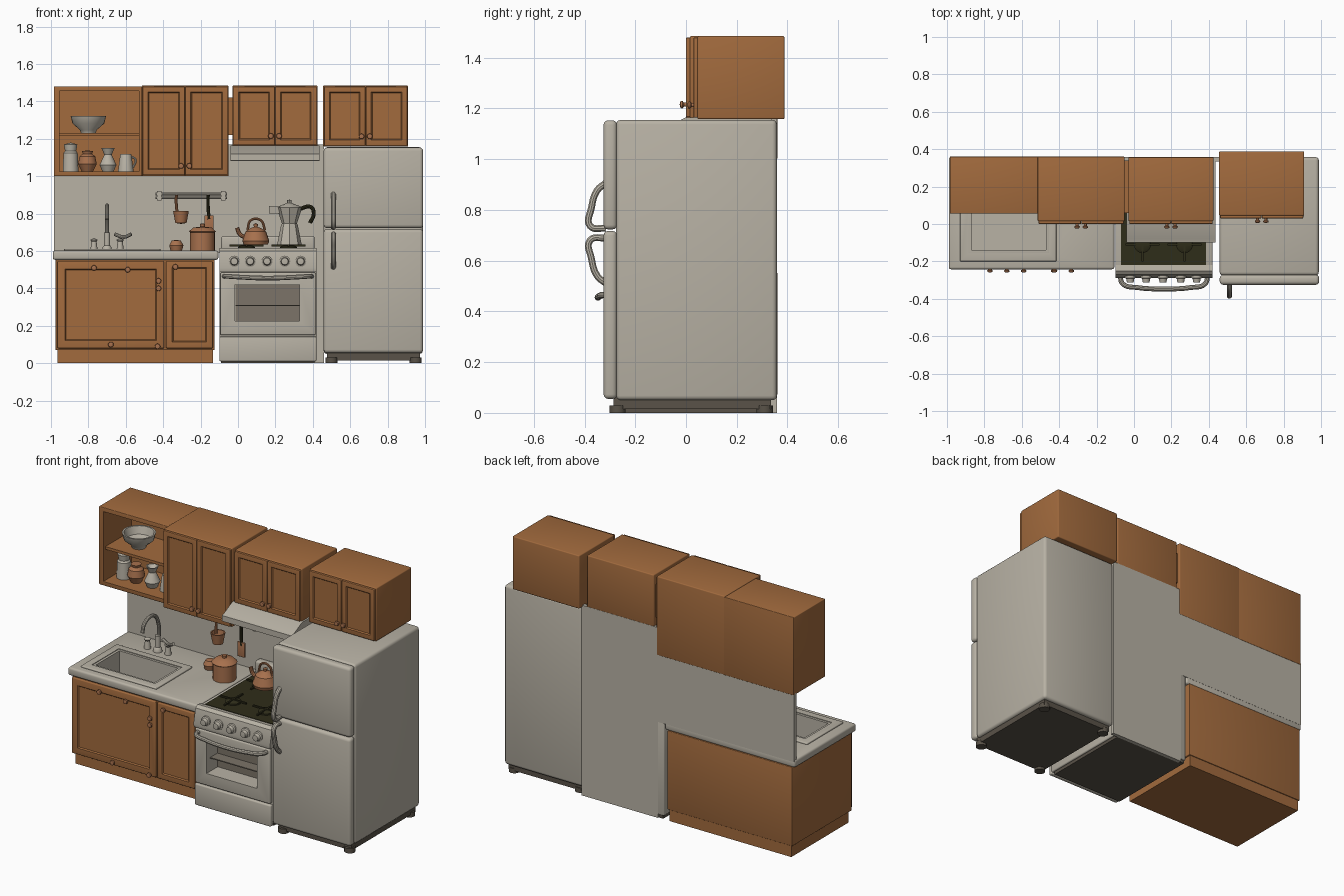
import bpy, bmesh, math
from mathutils import Matrix, Vector

cube = bpy.data.objects.get("Cube")
if cube:
    bpy.data.objects.remove(cube, do_unlink=True)


def material(name, r, g, b):
    m = bpy.data.materials.new(name)
    m.use_nodes = True
    m.diffuse_color = (r, g, b, 1)
    node = next(n for n in m.node_tree.nodes if n.type == 'BSDF_PRINCIPLED')
    node.inputs["Base Color"].default_value = (r, g, b, 1)
    return m


WOOD = material("brown wood", 0.36, 0.145, 0.047)
WHITE = material("warm off-white", 0.48, 0.445, 0.375)
COPPER = material("copper", 0.39, 0.165, 0.075)
BLACK = material("olive black", 0.028, 0.026, 0.010)
GLASS = material("oven grey", 0.20, 0.175, 0.14)
BASE = material("dark base", 0.10, 0.085, 0.065)
parts = []


def add(name, bm, mat):
    bmesh.ops.recalc_face_normals(bm, faces=bm.faces)
    me = bpy.data.meshes.new(name)
    bm.to_mesh(me)
    bm.free()
    me.materials.append(mat)
    ob = bpy.data.objects.new(name, me)
    bpy.context.collection.objects.link(ob)
    parts.append(ob)
    return ob


def box(name, x, y, z, mat, bevel=0.0, inset=0.0):
    """Box from (min, max) ranges; inset sinks a panel into the front."""
    bm = bmesh.new()
    bmesh.ops.create_cube(bm, size=1)
    for v in bm.verts:
        v.co = [r[0] if c < 0 else r[1] for c, r in zip(v.co, (x, y, z))]
    bm.normal_update()
    if bevel:
        bmesh.ops.bevel(bm, geom=bm.edges[:], offset=bevel, segments=3,
                        profile=0.5, affect='EDGES')
        bm.normal_update()
    if inset:
        front = max((f for f in bm.faces if f.normal.y < -0.9), key=lambda f: f.calc_area())
        bmesh.ops.inset_region(bm, faces=[front], thickness=inset)
        bmesh.ops.inset_region(bm, faces=[front], thickness=0.008, depth=-0.007)
    return add(name, bm, mat)


def prism(name, x, outline, mat):
    """Side outline of (y, z) points, stretched across x."""
    bm = bmesh.new()
    face = bm.faces.new([bm.verts.new((x[0], a, b)) for a, b in outline])
    new = bmesh.ops.extrude_face_region(bm, geom=[face])["geom"]
    bmesh.ops.translate(bm, vec=(x[1] - x[0], 0, 0),
                        verts=[g for g in new if isinstance(g, bmesh.types.BMVert)])
    return add(name, bm, mat)


def lathe(name, profile, loc, mat, forward=False, steps=24):
    """Turned shape from (radius, height) points."""
    bm = bmesh.new()
    vs = [bm.verts.new((r, 0, h)) for r, h in profile]
    es = [bm.edges.new(p) for p in zip(vs, vs[1:])]
    bmesh.ops.spin(bm, geom=vs + es, axis=(0, 0, 1), cent=(0, 0, 0),
                   angle=math.tau, steps=steps)
    bmesh.ops.remove_doubles(bm, verts=bm.verts, dist=0.0005)
    if forward:
        bmesh.ops.rotate(bm, verts=bm.verts, matrix=Matrix.Rotation(math.pi / 2, 3, 'X'))
    bmesh.ops.translate(bm, verts=bm.verts, vec=loc)
    return add(name, bm, mat)


def evaluated(ob):
    return bpy.data.meshes.new_from_object(
        ob.evaluated_get(bpy.context.evaluated_depsgraph_get()))


def tube(name, points, radius, mat):
    """Smooth round bar through the points."""
    cu = bpy.data.curves.new(name, 'CURVE')
    cu.dimensions, cu.bevel_depth, cu.bevel_resolution = '3D', radius, 3
    cu.resolution_u, cu.use_fill_caps = 6, True
    sp = cu.splines.new('BEZIER')
    sp.bezier_points.add(len(points) - 1)
    for bp, p in zip(sp.bezier_points, points):
        bp.co = p
        bp.handle_left_type = bp.handle_right_type = 'AUTO'
    tmp = bpy.data.objects.new("bar", cu)
    bpy.context.collection.objects.link(tmp)
    bpy.context.view_layer.update()
    me = evaluated(tmp)
    bpy.data.objects.remove(tmp)
    bm = bmesh.new()
    bm.from_mesh(me)
    for f in bm.faces:
        f.material_index = 0
    bpy.data.meshes.remove(me)
    return add(name, bm, mat)


def cut(ob, x, y, z):
    cutter = box("cutter", x, y, z, ob.data.materials[0])
    cutter.hide_render = True
    mod = ob.modifiers.new("cut", 'BOOLEAN')
    mod.operation, mod.object = 'DIFFERENCE', cutter
    bpy.context.view_layer.update()
    me = evaluated(ob)
    ob.modifiers.clear()
    ob.data = me
    parts.remove(cutter)
    bpy.data.objects.remove(cutter)


def knob(name, x, y, z):
    lathe(name, [(0, 0), (.008, 0), (.008, .008), (.015, .014), (.013, .022), (0, .025)],
          (x, y, z), COPPER, True, 12)


# Base cabinet, counter and sink
cabinet = box("base_cabinet", (-.975, -.125), (-.22, .36), (.07, .555), WOOD, .004)
box("toe_kick", (-.965, -.135), (-.20, .355), (0, .075), WOOD)
counter = box("countertop", (-.99, -.105), (-.242, .357), (.553, .602), WHITE, .012)
for ob in (cabinet, counter):
    cut(ob, (-.90, -.44), (-.17, .12), (.46, .7))
basin = box("sink_basin", (-.902, -.438), (-.172, .122), (.458, .608), WHITE, .004)
cut(basin, (-.87, -.47), (-.14, .09), (.475, .7))
rim = box("sink_rim", (-.93, -.415), (-.20, .15), (.598, .612), WHITE, .005)
cut(rim, (-.885, -.455), (-.155, .105), (.5, .7))
box("base_door_wide", (-.965, -.395), (-.238, -.218), (.08, .545), WOOD, .005, .05)
box("base_door_narrow", (-.385, -.135), (-.238, -.218), (.08, .545), WOOD, .005, .04)
for x, z in ((-.425, .44), (-.425, .40), (-.335, .515), (-.43, .09), (-.68, .10), (-.77, .51), (-.59, .50)):
    knob("base_cabinet_knob", x, -.235, z)

# Tap
tube("tap_spout", [(-.70, .22, .60), (-.70, .22, .79), (-.70, .17, .84),
                   (-.70, .09, .82), (-.70, .07, .77)], .011, WHITE)
lathe("tap_base", [(0, 0), (.026, 0), (.024, .02), (.016, .03), (.016, .10), (0, .10)],
      (-.70, .22, .60), WHITE)
for x in (-.77, -.63):
    lathe("tap_valve", [(0, 0), (.02, 0), (.014, .05), (.02, .06), (0, .07)], (x, .22, .60), WHITE)
tube("tap_lever", [(-.66, .21, .69), (-.61, .2, .675), (-.57, .19, .69)], .01, WHITE)

# Wall panels
box("backsplash", (-.985, -.05), (.335, .358), (.59, 1.01), WHITE)
box("stove_wall_panel", (-.06, .46), (.335, .358), (.0, 1.17), WHITE)

# Wall cabinets
shelf = box("open_shelf_cabinet", (-.985, -.505), (.055, .36), (1.0, 1.48), WOOD, .004)
cut(shelf, (-.955, -.53), (0, .33), (1.025, 1.455))
box("middle_shelf", (-.96, -.525), (.075, .335), (1.215, 1.232), WOOD)


def wall_cabinet(name, x, y, z):
    box(name, x, (y[0] + .015, y[1]), z, WOOD, .006)
    mid = (x[0] + x[1]) / 2
    for a, b, s in ((x[0] + .005, mid - .001, -1), (mid + .001, x[1] - .005, 1)):
        box(name + "_door", (a, b), (y[0], y[0] + .018), (z[0] + .006, z[1] - .006), WOOD, .004, .035)
        knob(name + "_knob", mid + s * .022, y[0], z[0] + .055)


wall_cabinet("tall_wall_cabinet", (-.515, -.05), (0, .36), (1.0, 1.485))
wall_cabinet("hood_cabinet", (-.03, .425), (0, .357), (1.16, 1.485))
wall_cabinet("fridge_cabinet", (.455, .91), (.03, .388), (1.158, 1.485))
box("cabinet_spacer", (-.06, -.02), (.06, .34), (1.22, 1.42), WOOD)

# Extractor hood
prism("extractor_hood", (-.04, .435), [(.34, 1.165), (.0, 1.165), (-.08, 1.125),
      (-.1, 1.12), (-.1, 1.085), (-.085, 1.08), (.34, 1.08)], WHITE)

# Stove
stove = box("stove_body", (-.10, .42), (-.262, .357), (.02, .605), WHITE, .008)
cut(stove, (-.015, .33), (-.4, -.17), (.225, .42))
box("stove_plinth", (-.09, .41), (-.24, .35), (0, .03), BASE)
door = box("oven_door", (-.095, .415), (-.285, -.255), (.15, .485), WHITE, .008)
cut(door, (-.015, .33), (-.4, -.17), (.225, .42))
box("oven_interior", (-.014, .329), (-.178, -.171), (.226, .419), GLASS)
box("oven_rack", (-.014, .329), (-.25, -.18), (.305, .311), GLASS)
box("stove_drawer", (-.10, .42), (-.283, -.255), (.01, .142), WHITE, .008)
prism("control_panel", (-.10, .42), [(-.25, .49), (-.285, .49), (-.29, .51),
      (-.27, .60), (-.25, .615), (-.22, .61)], WHITE)
for x in (-.02, .065, .155, .25, .335):
    lathe("stove_knob", [(0, -.01), (.03, -.01), (.03, .008), (.022, .012), (.018, .032), (0, .034)],
          (x, -.28, .545), WHITE, True, 16)
tube("oven_handle", [(-.075, -.27, .465), (-.06, -.32, .465), (.02, -.34, .46), (.16, -.347, .455),
                     (.30, -.34, .46), (.38, -.32, .465), (.395, -.27, .465)], .013, WHITE)
box("cooktop", (-.07, .385), (-.22, .28), (.60, .613), BLACK)
box("stove_backguard", (-.09, .41), (.29, .34), (.60, .68), WHITE, .012)
for x in (.045, .27):
    for y in (-.11, .15):
        lathe("burner", [(0, 0), (.045, 0), (.045, .012), (.03, .02), (0, .02)], (x, y, .61), BLACK)
        for a, b in ((.09, .005), (.005, .09)):
            box("grate_bar", (x - a, x + a), (y - b, y + b), (.625, .634), BLACK)

# Fridge
box("fridge_body", (.458, .988), (-.275, .358), (.05, 1.155), WHITE, .018)
box("fridge_base", (.475, .972), (-.285, .335), (.015, .06), BASE)
for x in (.50, .95):
    for y in (-.27, .31):
        lathe("fridge_foot", [(0, 0), (.032, 0), (.032, .03), (0, .03)], (x, y, 0), BASE, False, 12)
for name, z in (("fridge_door", (.055, .717)), ("freezer_door", (.723, 1.153))):
    box(name, (.458, .99), (-.325, -.272), z, WHITE, .018)
for z, s in ((.727, 1), (.69, -1)):
    tube("fridge_handle", [(.51, -.315, z + s * .18), (.51, -.35, z + s * .15),
         (.51, -.373, z + s * .08), (.51, -.378, z + s * .01), (.51, -.315, z)], .014, WHITE)

# Utensil rail
for z in (.885, .905):
    tube("utensil_rail", [(-.44, .28, z), (-.25, .28, z), (-.06, .28, z)], .008, WHITE)
for x in (-.42, -.08):
    box("rail_bracket", (x - .012, x + .012), (.27, .34), (.87, .92), WHITE)
tube("ladle_handle", [(-.33, .265, .90), (-.33, .26, .85), (-.325, .25, .80)], .008, COPPER)
lathe("ladle_cup", [(0, 0), (.03, .005), (.042, .07), (.035, .07), (.025, .012), (0, .01)],
      (-.305, .24, .745), COPPER)
tube("spatula_handle", [(-.16, .26, .90), (-.16, .26, .84), (-.155, .255, .77)], .009, BLACK)
box("spatula_blade", (-.18, -.13), (.25, .26), (.70, .79), COPPER, .003)

# Crockery
lathe("copper_pot", [(0, 0), (.066, 0), (.066, .10), (.072, .105), (.05, .125), (.012, .13),
                     (.014, .145), (0, .148)], (-.19, .14, .60), COPPER)
lathe("small_copper_jar", [(0, 0), (.03, 0), (.038, .03), (.025, .055), (0, .06)], (-.33, .2, .60), COPPER)
lathe("kettle_body", [(0, 0), (.065, 0), (.072, .02), (.055, .07), (.025, .09), (.01, .095),
                      (.012, .11), (0, .115)], (.095, .13, .634), COPPER)
tube("kettle_spout", [(.045, .13, .67), (.01, .13, .69), (-.005, .13, .725)], .012, COPPER)
tube("kettle_handle", [(.05, .13, .71), (.07, .13, .765), (.12, .13, .765), (.145, .13, .71)], .007, COPPER)
lathe("coffee_pot", [(0, 0), (.066, 0), (.045, .105), (.04, .115), (.068, .20), (.05, .21),
                     (.012, .225), (.012, .24), (0, .243)], (.275, .13, .632), WHITE, False, 8)
tube("coffee_pot_handle", [(.33, .13, .825), (.39, .13, .835), (.405, .13, .80), (.385, .13, .75)],
     .011, BLACK)
prism("coffee_pot_spout", (.165, .225), [(.115, .80), (.145, .80), (.15, .84), (.11, .84)], WHITE)
lathe("bowl", [(0, 0), (.04, 0), (.045, .015), (.085, .05), (.095, .09), (.085, .09), (.07, .045),
               (0, .02)], (-.80, .18, 1.232), WHITE)
lathe("canister", [(0, 0), (.042, 0), (.038, .10), (.03, .11), (.036, .145), (0, .155)],
      (-.895, .17, 1.025), WHITE)
lathe("copper_jug", [(0, 0), (.03, 0), (.05, .04), (.042, .08), (.025, .095), (.03, .11), (0, .112)],
      (-.805, .16, 1.025), COPPER)
lathe("vase", [(0, 0), (.03, 0), (.045, .035), (.02, .09), (.035, .125), (.028, .125), (0, .09)],
      (-.695, .16, 1.025), WHITE)
lathe("pitcher", [(0, 0), (.042, 0), (.03, .09), (.028, .095), (0, .095)], (-.60, .17, 1.025), WHITE)
tube("pitcher_handle", [(-.572, .17, 1.105), (-.548, .17, 1.09), (-.562, .17, 1.045)], .006, WHITE)

# Soft shading with crisp edges
for ob in parts:
    ob.data.polygons.foreach_set("use_smooth", [True] * len(ob.data.polygons))
    ob.data.set_sharp_from_angle(angle=math.radians(35))
    ob.data.update()
